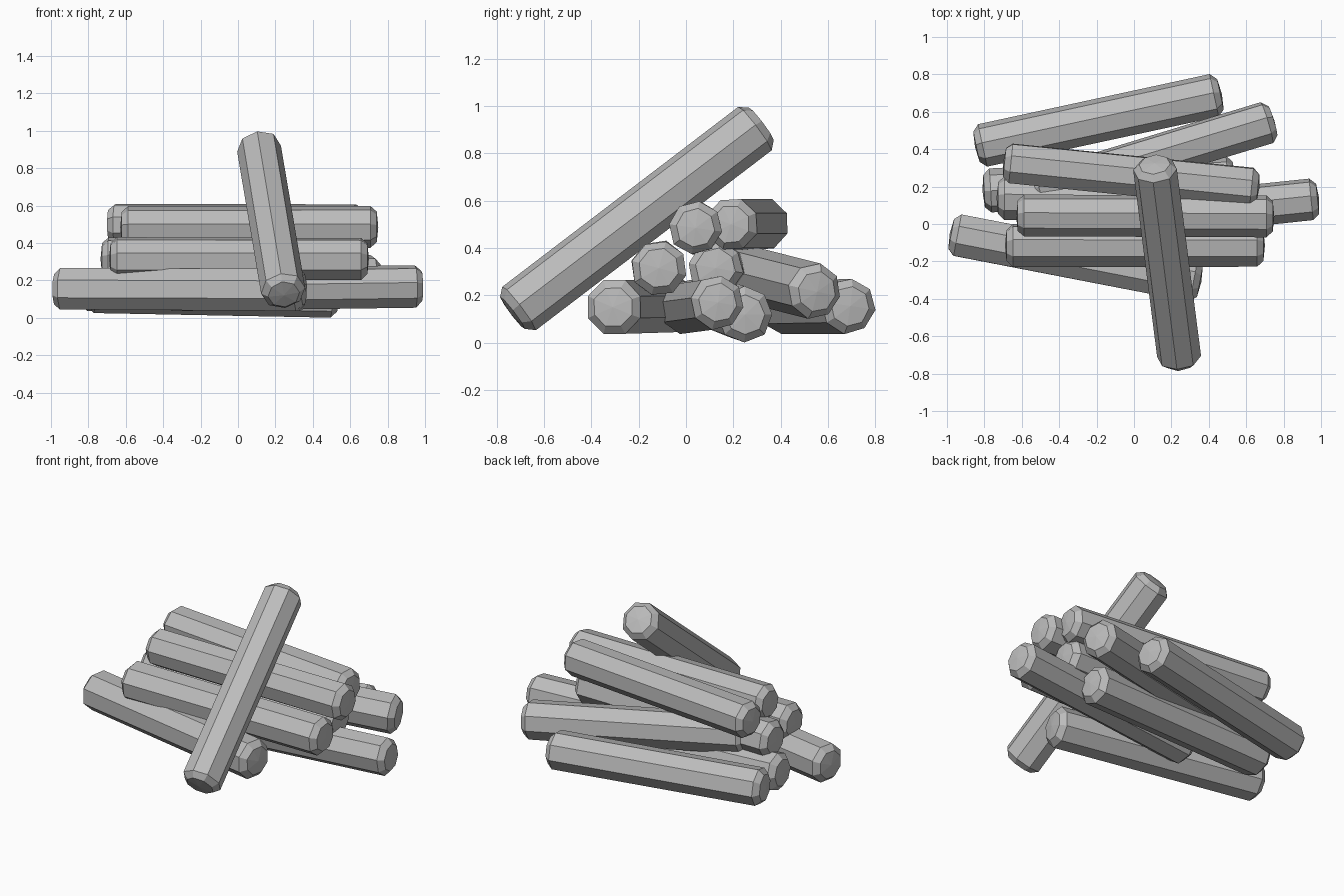
import bpy, bmesh, math, random
from mathutils import Vector

random.seed(4)
if "Cube" in bpy.data.objects:
    bpy.data.objects.remove(bpy.data.objects["Cube"], do_unlink=True)

# One plain grey for every log
grey = bpy.data.materials.new("log grey")
grey.use_nodes = True
colour = (0.5, 0.5, 0.5, 1)
grey.diffuse_color = colour
grey.node_tree.nodes["Principled BSDF"].inputs["Base Color"].default_value = colour

SIDES = 8
CHAMFER = 0.042
CAP = 0.72


def make_log(name, start, end, radius, roll):
    """Eight-sided log with chamfered ends and slightly domed caps."""
    start, end = Vector(start), Vector(end)
    axis = (end - start).normalized()
    side = axis.cross(Vector((0, 0, 1))).normalized()
    up = side.cross(axis)
    length = (end - start).length
    bm = bmesh.new()

    # Cross-sections from one end to the other
    rings = []
    sections = [(0.008, CAP), (CHAMFER, 1), (length - CHAMFER, 1), (length - 0.008, CAP)]
    for along, scale in sections:
        ring = []
        for i in range(SIDES):
            a = math.tau * i / SIDES + math.radians(roll)
            r = radius * scale * random.uniform(0.97, 1.02)
            offset = (side * math.cos(a) + up * math.sin(a)) * r
            ring.append(bm.verts.new(start + axis * along + offset))
        rings.append(ring)

    # Bark faces
    for lower, upper in zip(rings, rings[1:]):
        for i in range(SIDES):
            j = (i + 1) % SIDES
            bm.faces.new((lower[i], lower[j], upper[j], upper[i]))

    # Faceted end caps
    for ring, tip in ((rings[0], start), (rings[-1], end)):
        centre = bm.verts.new(tip)
        for i in range(SIDES):
            bm.faces.new((ring[i], ring[(i + 1) % SIDES], centre))

    bmesh.ops.recalc_face_normals(bm, faces=bm.faces)
    mesh = bpy.data.meshes.new(name)
    bm.to_mesh(mesh)
    bm.free()
    mesh.materials.append(grey)
    obj = bpy.data.objects.new(name, mesh)
    bpy.context.collection.objects.link(obj)


# Bottom layer
make_log("ground_log_front", (-0.985, -0.05, 0.155), (0.36, -0.31, 0.15), 0.122, 22.5)
make_log("ground_log_right", (-0.4, -0.01, 0.15), (0.99, 0.135, 0.17), 0.115, 10)
make_log("ground_log_middle", (-0.81, 0.175, 0.145), (0.54, 0.25, 0.118), 0.118, 0)
make_log("ground_log_back", (-0.85, 0.41, 0.15), (0.47, 0.695, 0.155), 0.118, 8)

# Middle layer
make_log("middle_log_front", (-0.69, -0.115, 0.315), (0.7, -0.115, 0.315), 0.118, 15)
make_log("middle_log_centre", (-0.735, 0.14, 0.315), (0.64, 0.125, 0.315), 0.118, 10)
make_log("middle_log_back", (-0.55, 0.16, 0.315), (0.75, 0.555, 0.215), 0.118, 12)

# Top layer
make_log("top_log_front", (-0.63, 0.045, 0.485), (0.75, 0.04, 0.485), 0.114, 8)
make_log("top_log_back", (-0.7, 0.33, 0.5), (0.67, 0.19, 0.5), 0.114, 20)

# Log propped against the pile
make_log("leaning_log", (0.245, -0.74, 0.12), (0.11, 0.325, 0.93), 0.118, 10)
